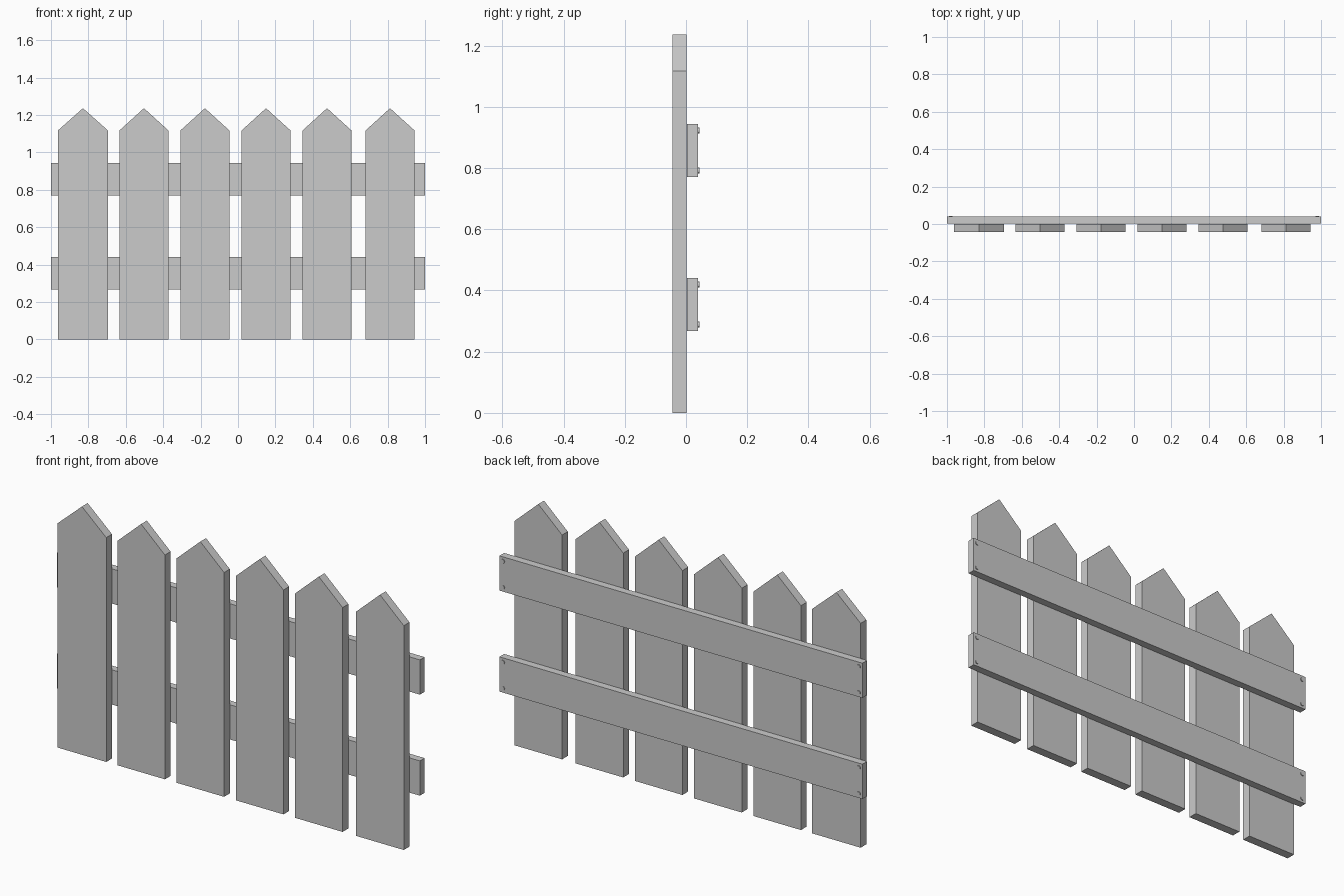
import bpy, bmesh
from math import pi

if "Cube" in bpy.data.objects:
    bpy.data.objects.remove(bpy.data.objects["Cube"])


def prism(name, outline, y0, y1):
    """Extrude an x/z outline from y0 to y1."""
    bm = bmesh.new()
    face = bm.faces.new([bm.verts.new((x, y0, z)) for x, z in outline])
    ext = bmesh.ops.extrude_face_region(bm, geom=[face])
    verts = [v for v in ext["geom"] if isinstance(v, bmesh.types.BMVert)]
    bmesh.ops.translate(bm, verts=verts, vec=(0, y1 - y0, 0))
    bmesh.ops.recalc_face_normals(bm, faces=bm.faces)
    mesh = bpy.data.meshes.new(name)
    bm.to_mesh(mesh)
    bm.free()
    obj = bpy.data.objects.new(name, mesh)
    bpy.context.collection.objects.link(obj)
    return obj


# Pointed pickets: centre and half width
pickets = [(-0.829, 0.134), (-0.503, 0.131), (-0.177, 0.131),
           (0.15, 0.131), (0.476, 0.131), (0.813, 0.131)]
for i, (x, w) in enumerate(pickets):
    prism(f"picket_{i + 1}",
          [(x - w, 0), (x + w, 0), (x + w, 1.117), (x, 1.236), (x - w, 1.117)],
          -0.044, 0.001)

# Two horizontal rails with a nail near every corner
for label, z in (("lower", 0.354), ("upper", 0.857)):
    h = 0.0865
    prism(f"{label}_rail", [(-1, z - h), (1, z - h), (1, z + h), (-1, z + h)],
          0.003, 0.04)
    for sx in (-1, 1):
        for sz in (-1, 1):
            bpy.ops.mesh.primitive_cylinder_add(
                vertices=12, radius=0.01, depth=0.008,
                location=(sx * 0.98, 0.04, z + sz * 0.065),
                rotation=(pi / 2, 0, 0))
            nail = bpy.context.object
            nail.name = f"{label}_rail_nail"
            bpy.ops.object.shade_smooth_by_angle()
